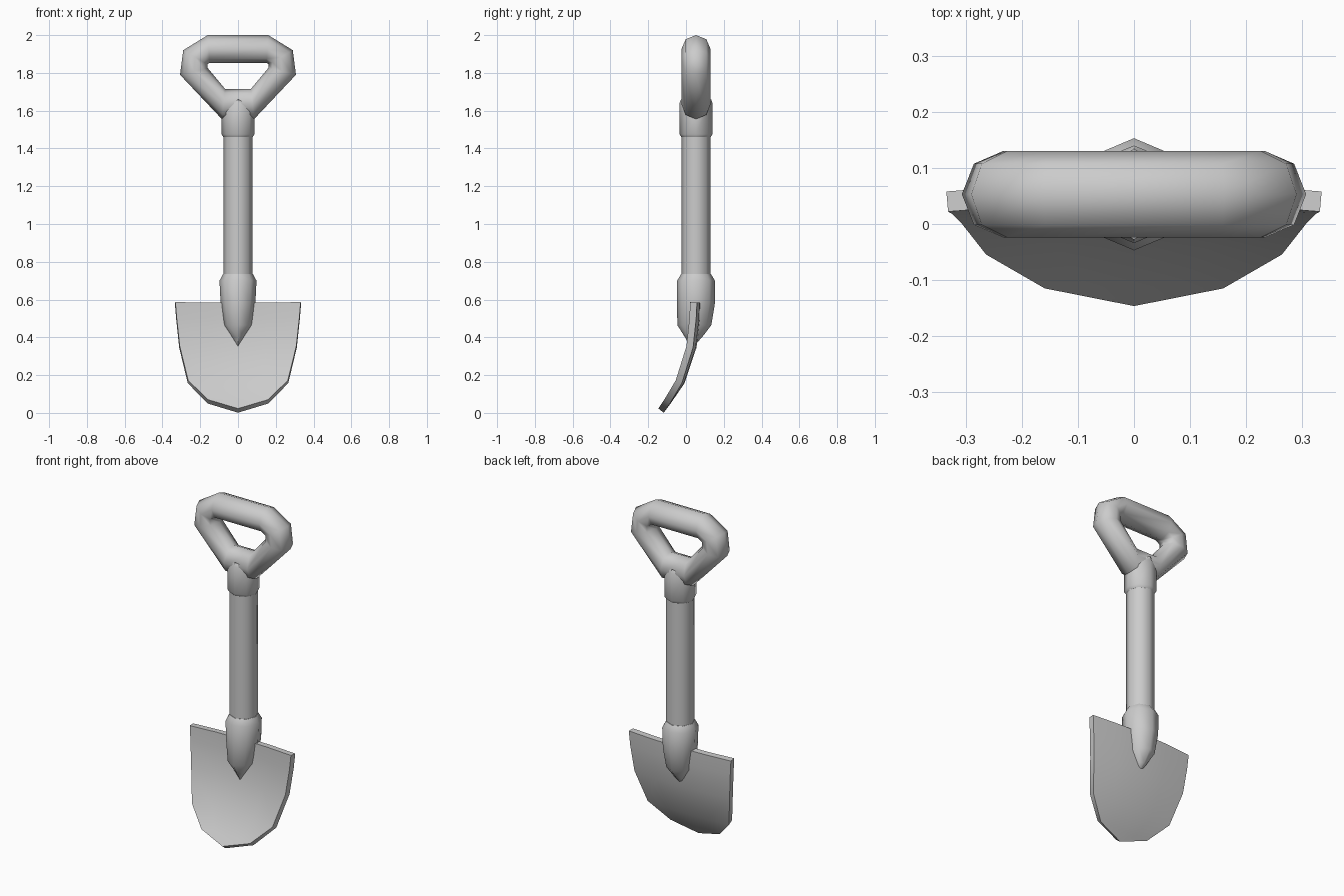
import bpy, bmesh, math
from mathutils import Vector

if "Cube" in bpy.data.objects:
    bpy.data.objects.remove(bpy.data.objects["Cube"])

CY = 0.053   # y of the shaft axis
N = 8        # sides of all round parts


def finish(name, bm, angle=50):
    bmesh.ops.recalc_face_normals(bm, faces=bm.faces)
    me = bpy.data.meshes.new(name)
    bm.to_mesh(me)
    bm.free()
    ob = bpy.data.objects.new(name, me)
    bpy.context.collection.objects.link(ob)
    bpy.ops.object.select_all(action='DESELECT')
    ob.select_set(True)
    bpy.context.view_layer.objects.active = ob
    bpy.ops.object.shade_smooth_by_angle(angle=math.radians(angle))
    return ob


def skin(name, rings, loop=False, angle=50):
    bm = bmesh.new()
    vs = [[bm.verts.new(p) for p in r] for r in rings]
    pairs = list(zip(vs, vs[1:] + vs[:1])) if loop else list(zip(vs, vs[1:]))
    for a, b in pairs:
        for i in range(N):
            j = (i + 1) % N
            bm.faces.new((a[i], a[j], b[j], b[i]))
    if not loop:
        bm.faces.new(vs[0])
        bm.faces.new(vs[-1])
    bmesh.ops.remove_doubles(bm, verts=bm.verts, dist=0.0005)
    return finish(name, bm, angle)


def ring(z, rx, ry=None, cy=CY, lift=0.0):
    # lift raises the front and back of the ring
    ry = rx if ry is None else ry
    pts = []
    for k in range(N):
        a = k * math.tau / N
        pts.append((rx * math.cos(a), cy + ry * math.sin(a),
                    z + lift * abs(math.sin(a))))
    return pts


# Shaft
skin("shaft", [ring(0.55, 0.077), ring(1.62, 0.077)])

# Collar, rising into a point at front and back
skin("collar", [ring(1.46, 0.077), ring(1.475, 0.087),
                ring(1.56, 0.087, lift=0.08), ring(1.575, 0.07, 0.08, lift=0.085)])

# Socket tapering to a tip on the blade
skin("socket", [ring(0.735, 0.079), ring(0.70, 0.098, 0.1),
                ring(0.58, 0.092, 0.1), ring(0.465, 0.076, 0.09, 0.044),
                ring(0.40, 0.034, 0.045, 0.040), ring(0.355, 0.003, 0.012, 0.03)])

# D-shaped grip: sections given as outer and inner points on the right half
half = [((0.16, 2.0), (0.15, 1.853)), ((0.29, 1.92), (0.163, 1.845)),
        ((0.307, 1.79), (0.16, 1.825)), ((0.085, 1.555), (0.068, 1.715))]
sections = half + [((-o[0], o[1]), (-i[0], i[1])) for o, i in reversed(half)]
rings = []
for o, i in sections:
    o, i = Vector((o[0], 0, o[1])), Vector((i[0], 0, i[1]))
    c, d = (o + i) / 2, (o - i) / 2
    r = []
    for k in range(N):
        a = k * math.tau / N
        r.append(c + d * math.cos(a) + Vector((0, CY + 0.077 * math.sin(a), 0)))
    rings.append(r)
skin("grip", rings, loop=True, angle=60)

# Blade: rows of z, half width, edge y, dish depth at the middle
rows = [(0.585, 0.333, 0.04, 0.018), (0.50, 0.326, 0.036, 0.02),
        (0.35, 0.31, 0.02, 0.018), (0.165, 0.265, -0.038, 0.014),
        (0.06, 0.16, -0.1, 0.004)]
cols = [-1, -0.5, 0, 0.5, 1]
bm = bmesh.new()
grid = [[bm.verts.new((w * t, y + d * (1 - t * t), z)) for t in cols]
        for z, w, y, d in rows]
for a, b in zip(grid, grid[1:]):
    for i in range(len(cols) - 1):
        bm.faces.new((a[i], a[i + 1], b[i + 1], b[i]))
tip = bm.verts.new((0, -0.132, 0.012))
for i in range(len(cols) - 1):
    bm.faces.new((grid[-1][i], grid[-1][i + 1], tip))
blade = finish("blade", bm, 40)
sol = blade.modifiers.new("thickness", 'SOLIDIFY')
sol.thickness = 0.036
sol.offset = 0
bpy.ops.object.modifier_apply(modifier="thickness")
bpy.ops.object.shade_smooth_by_angle(angle=math.radians(40))
